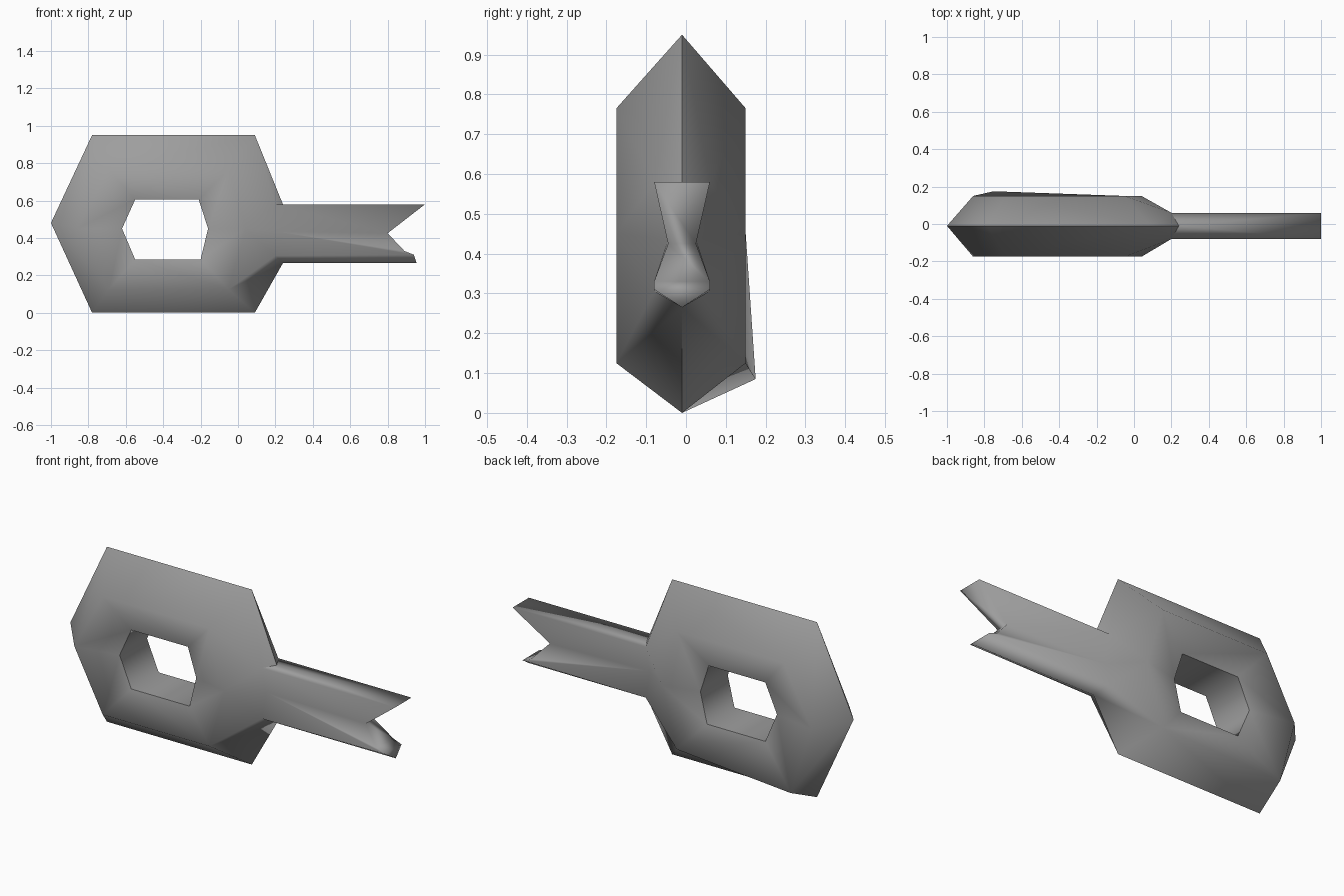
import bpy, bmesh

if "Cube" in bpy.data.objects:
    bpy.data.objects.remove(bpy.data.objects["Cube"])

bm = bmesh.new()

def add(points, y):
    return [bm.verts.new((x, y, z)) for x, z in points]

# Ring: outer ridge loop, front and back loops, and two loops around the hole.
# Order: left tip, top left, top right, right middle, bottom right, bottom left
outer_pts = [(-1, .48), (-.78, .95), (.09, .95), (.09, 0), (-.78, 0)]
inner_pts = [(-.62, .45), (-.55, .605), (-.21, .605), (-.16, .45), (-.2, .285), (-.55, .285)]
side_pts = [(-.86, .45), (-.69, .765), (-.05, .765), (.04, .45), (-.05, .125), (-.69, .125)]
outer = add(outer_pts, -.01)
outer.insert(3, None)                       # the right tip is replaced by the shaft
hole_front, hole_back = add(inner_pts, -.13), add(inner_pts, .105)
front, back = add(side_pts, -.175), add(side_pts, .15)
back[5].co = (-.75, .175, .085)             # pulled corner at the back

for i in range(6):
    j = (i + 1) % 6
    bm.faces.new((hole_front[i], hole_front[j], hole_back[j], hole_back[i]))
    for side, hole in ((front, hole_front), (back, hole_back)):
        bm.faces.new((side[i], side[j], hole[j], hole[i]))
        if 3 not in (i, j):
            bm.faces.new((side[i], side[j], outer[j], outer[i]))

# Shaft: flat top, grooved flanks, keeled underside, notched end
shaft_pts = [(.2, .58), (1, .58), (.8, .425), (.89, .33), (.94, .31), (.2, .305), (.2, .435)]
top_root = bm.verts.new((.24, -.01, .58))
keel_root = bm.verts.new((.24, -.01, .265))
keel_tip = bm.verts.new((.955, -.01, .265))
near, far = add(shaft_pts, -.08), add(shaft_pts, .06)
for s, y in ((near, -.045), (far, .025)):
    s[2].co.y = s[6].co.y = y               # waist of the groove

for side, s in ((front, near), (back, far)):
    # collar from the ring to the shaft
    bm.faces.new((outer[2], top_root, s[0], side[2]))
    bm.faces.new((side[2], s[0], side[3]))
    bm.faces.new((side[3], s[0], s[6]))
    bm.faces.new((side[3], s[6], s[5]))
    bm.faces.new((side[3], s[5], side[4]))
    bm.faces.new((side[4], s[5], keel_root, outer[4]))
    # top, flank and underside
    bm.faces.new((top_root, s[0], s[1]))
    bm.faces.new((s[0], s[1], s[2], s[6]))
    bm.faces.new((s[6], s[2], s[3]))
    bm.faces.new((s[6], s[3], s[4], s[5]))
    bm.faces.new((s[5], s[4], keel_tip, keel_root))
bm.faces.new((top_root, near[1], far[1]))
for i in (1, 2, 3):
    bm.faces.new((near[i], near[i + 1], far[i + 1], far[i]))
bm.faces.new((near[4], keel_tip, far[4]))

# Smooth shading with creases along the ridge and hole rims
bmesh.ops.recalc_face_normals(bm, faces=bm.faces[:])
for f in bm.faces:
    f.smooth = True
groups = [set(outer) | {top_root, keel_root, near[0], far[0]},
          set(hole_front), set(hole_back)]
for e in bm.edges:
    e.smooth = not any(g.issuperset(e.verts) for g in groups)

mesh = bpy.data.meshes.new("ring_with_notched_shaft")
bm.to_mesh(mesh)
bm.free()
mat = bpy.data.materials.new("dark_grey")
mat.diffuse_color = (.34, .34, .34, 1)
mat.use_nodes = True
mat.node_tree.nodes["Principled BSDF"].inputs["Base Color"].default_value = mat.diffuse_color
mesh.materials.append(mat)
obj = bpy.data.objects.new("ring_with_notched_shaft", mesh)
bpy.context.collection.objects.link(obj)
